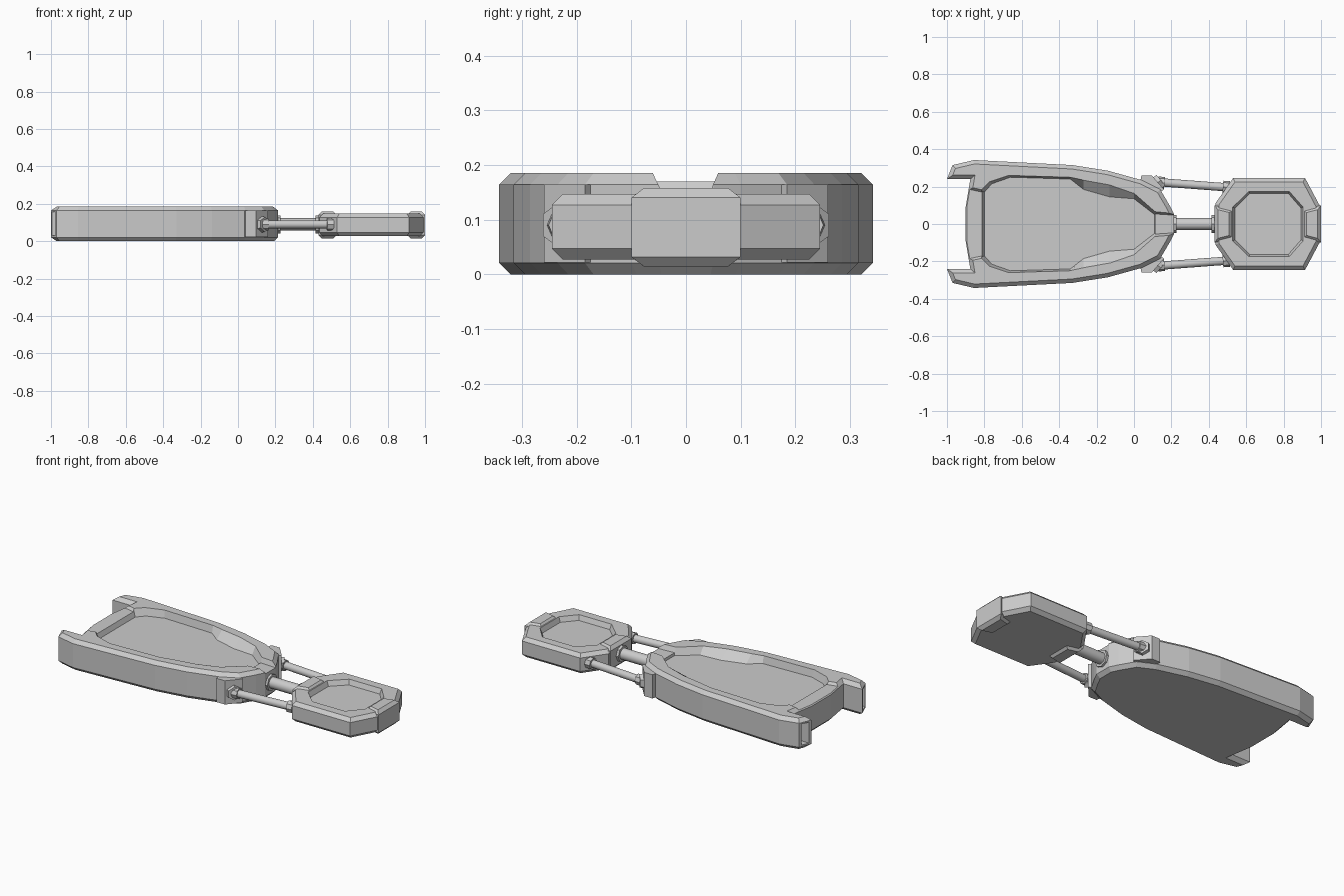
import bpy, bmesh
from mathutils import Vector

if "Cube" in bpy.data.objects:
    bpy.data.objects.remove(bpy.data.objects["Cube"])


def mir(half):
    """Full outline from its +y half."""
    return half + [(x, -y) for x, y in reversed(half)]


def flip(pts):
    return [(x, -y) for x, y in pts]


def loft(name, rings, bevel=0.0):
    """Solid through stacked (outline, z) rings, optionally chamfered at both ends."""
    bm = bmesh.new()
    loops = [[bm.verts.new((x, y, z)) for x, y in pts] for pts, z in rings]
    n = len(loops[0])
    for a, b in zip(loops, loops[1:]):
        for i in range(n):
            j = (i + 1) % n
            bm.faces.new((a[i], a[j], b[j], b[i]))
    caps = [bm.faces.new(loops[0]), bm.faces.new(loops[-1])]
    bmesh.ops.recalc_face_normals(bm, faces=bm.faces)
    if bevel:
        edges = list({e for f in caps for e in f.edges})
        bmesh.ops.bevel(bm, geom=edges, offset=bevel, segments=1,
                        affect='EDGES', clamp_overlap=True)
    me = bpy.data.meshes.new(name)
    bm.to_mesh(me)
    bm.free()
    ob = bpy.data.objects.new(name, me)
    bpy.context.collection.objects.link(ob)
    return ob


def cut(ob, cutter):
    mod = ob.modifiers.new("cut", 'BOOLEAN')
    mod.object, mod.operation, mod.solver = cutter, 'DIFFERENCE', 'EXACT'
    bpy.context.view_layer.objects.active = ob
    bpy.ops.object.modifier_apply(modifier=mod.name)
    bpy.data.objects.remove(cutter)


def rod(name, p, q, r, sides=16, r2=None):
    """Cylinder or cone between two points."""
    p, q = Vector(p), Vector(q)
    bpy.ops.mesh.primitive_cone_add(vertices=sides, radius1=r, radius2=r if r2 is None else r2,
                                    depth=(q - p).length, location=(p + q) / 2)
    ob = bpy.context.object
    ob.name = name
    ob.rotation_euler = (q - p).to_track_quat('Z', 'Y').to_euler()
    if sides > 8:
        bpy.ops.object.shade_smooth_by_angle()
    return ob


# Main body with two rear prongs
body = loft("main_body", [(o, z) for z in (0.0, 0.185) for o in [mir([
    (-0.90, 0.09), (-0.875, 0.24), (-1.0, 0.24), (-0.97, 0.315), (-0.855, 0.342),
    (-0.33, 0.315), (-0.14, 0.285), (0.04, 0.235), (0.14, 0.185), (0.19, 0.10),
    (0.215, 0.05)])]], 0.021)

# Dished top of the body
rim = mir([(-0.82, 0.18), (-0.775, 0.225), (-0.67, 0.26), (-0.34, 0.25), (-0.27, 0.235),
           (-0.13, 0.21), (0.0, 0.165), (0.12, 0.06)])
floor = mir([(-0.80, 0.17), (-0.76, 0.215), (-0.66, 0.25), (-0.34, 0.24), (-0.27, 0.185),
             (-0.13, 0.145), (0.0, 0.135), (0.11, 0.05)])
cut(body, loft("dish_cutter", [(floor, 0.142), (rim, 0.186), (rim, 0.25)]))

# Lowered rear rim and nose notch
cut(body, loft("rear_cutter", [(mir([(-0.95, 0.20), (-0.81, 0.17)]), 0.17),
                               (mir([(-0.95, 0.225), (-0.81, 0.195)]), 0.20)]))
cut(body, loft("nose_cutter", [(mir([(0.09, 0.055), (0.25, 0.045)]), 0.157),
                               (mir([(0.09, 0.075), (0.25, 0.06)]), 0.20)]))

# Hollow prong tips
tip = [(-1.03, 0.256), (-1.0, 0.30), (-0.93, 0.302), (-0.93, 0.256)]
for t in (tip, flip(tip)):
    cut(body, loft("tip_cutter", [(t, 0.03), (t, 0.155)]))

# End pad with shallow octagonal dish
pad_outline = mir([(0.435, 0.11), (0.53, 0.245), (0.915, 0.245), (0.992, 0.10)])
pad = loft("end_pad", [(pad_outline, 0.027), (pad_outline, 0.147)], 0.02)
dish = mir([(0.527, 0.09), (0.615, 0.175), (0.83, 0.175), (0.905, 0.09)])
dish_low = mir([(0.54, 0.085), (0.62, 0.163), (0.825, 0.163), (0.893, 0.085)])
cut(pad, loft("pad_cutter", [(dish_low, 0.118), (dish, 0.148), (dish, 0.2)]))

# Raised blocks at both ends of the pad
for name, half in (("pad_front_block", [(0.905, 0.075), (1.0, 0.10)]),
                   ("pad_rear_block", [(0.43, 0.10), (0.527, 0.075)])):
    o = mir(half)
    loft(name, [(o, 0.014), (o, 0.158)], 0.018)

# Central shaft and collars
Z = 0.09
rod("centre_shaft", (0.18, 0, Z), (0.46, 0, Z), 0.033)
rod("centre_collar_body", (0.20, 0, Z), (0.228, 0, Z), 0.048, 8)
rod("centre_collar_pad", (0.415, 0, Z), (0.445, 0, Z), 0.048, 8)

# Side struts with brackets and nuts
bracket = [(0.03, 0.21), (0.04, 0.26), (0.095, 0.26), (0.16, 0.185), (0.10, 0.14)]
for side, s in (("left", 1), ("right", -1)):
    a, b = Vector((0.10, 0.226 * s, Z)), Vector((0.51, 0.195 * s, Z))
    d = (b - a).normalized()
    rod(side + "_strut", a, b, 0.022)
    o = bracket if s > 0 else flip(bracket)
    loft(side + "_bracket", [(o, 0.022), (o, 0.164)])
    n = Vector((0.77, 0.64 * s, 0))
    c = Vector((0.128, 0.222 * s, Z))
    rod(side + "_bracket_nut", c - n * 0.02, c + n * 0.02, 0.046, 6, 0.040)
    rod(side + "_bracket_collar", c, c + d * 0.035, 0.032, 8)
    rod(side + "_pad_nut", b - d * 0.035, b, 0.034, 8)
